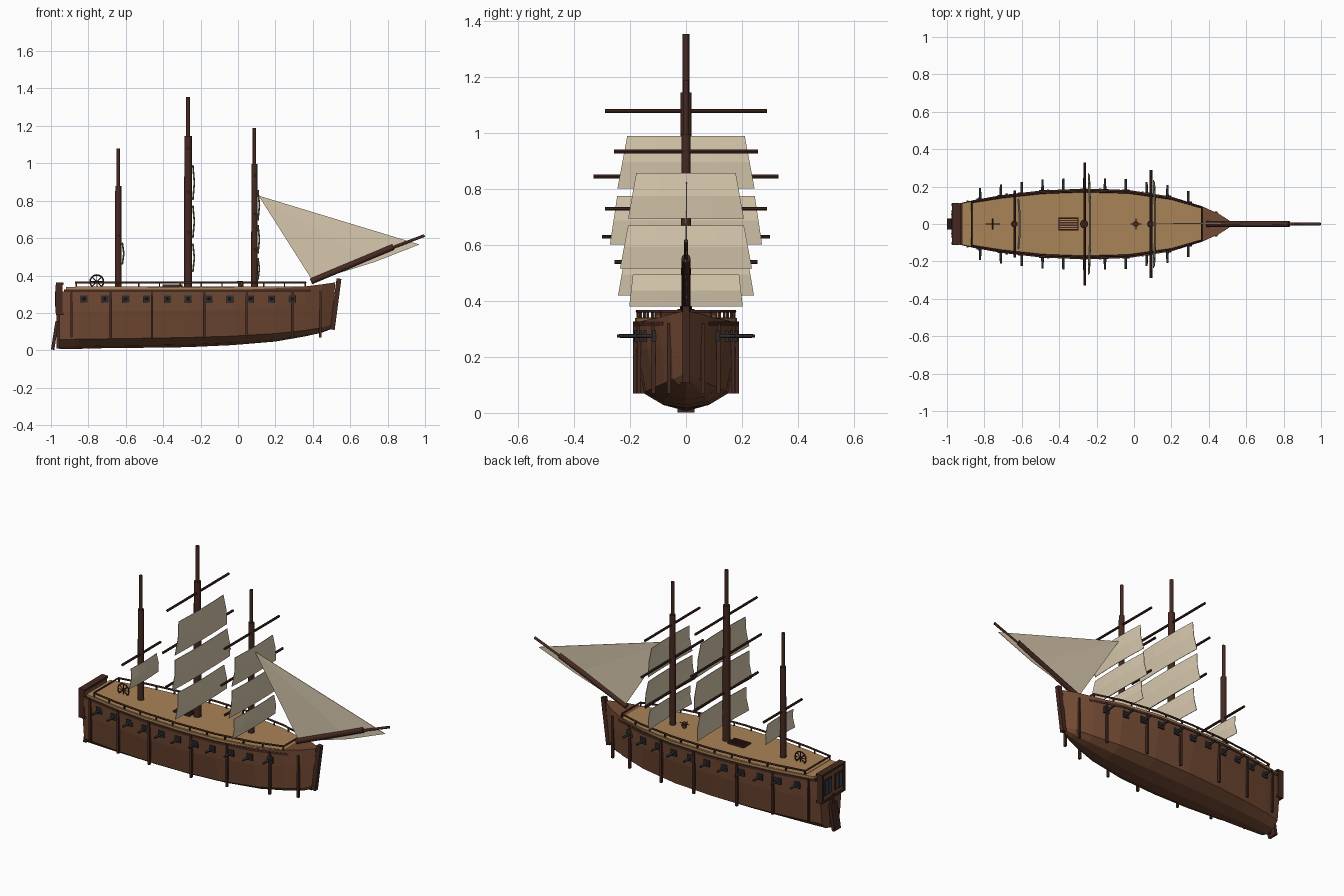
import bpy, bmesh, math
from mathutils import Vector

if "Cube" in bpy.data.objects:
    bpy.data.objects.remove(bpy.data.objects["Cube"])


def mat(name, c):
    m = bpy.data.materials.new(name)
    m.diffuse_color = (*c, 1)
    m.use_nodes = True
    m.node_tree.nodes["Principled BSDF"].inputs["Base Color"].default_value = m.diffuse_color
    return m


HULL = mat("hull_wood", (0.17, 0.068, 0.034))
DARK = mat("dark_wood", (0.06, 0.022, 0.015))
DECK = mat("deck_wood", (0.40, 0.23, 0.095))
SAIL = mat("canvas", (0.68, 0.58, 0.42))
IRON = mat("iron", (0.025, 0.025, 0.027))
GLASS = mat("glass", (0.04, 0.07, 0.11))

# Hull stations: x, half width at top, keel z, chine z, top z
ST = [(-0.955, .105, .006, .045, .315), (-0.85, .128, .008, .048, .315), (-0.7, .154, .012, .05, .315),
      (-0.49, .178, .014, .053, .316), (-0.27, .187, .017, .057, .318), (-0.03, .18, .028, .064, .322),
      (0.2, .145, .047, .078, .332), (0.36, .095, .075, .095, .342), (0.45, .057, .095, .11, .353),
      (0.52, .012, .115, .125, .363)]


def make(name, verts, faces, m, smooth=False):
    me = bpy.data.meshes.new(name)
    me.from_pydata(verts, [], faces)
    bm = bmesh.new()
    bm.from_mesh(me)
    bmesh.ops.recalc_face_normals(bm, faces=bm.faces)
    bm.to_mesh(me)
    bm.free()
    me.materials.append(m)
    ob = bpy.data.objects.new(name, me)
    bpy.context.collection.objects.link(ob)
    return ob


def box(name, c, s, m, ry=0.0):
    bpy.ops.mesh.primitive_cube_add(size=1, location=c, rotation=(0, ry, 0))
    ob = bpy.context.object
    ob.name, ob.scale = name, s
    ob.data.materials.append(m)
    return ob


def rod(name, a, b, r1, m, r2=None, sides=12):
    a, b = Vector(a), Vector(b)
    bpy.ops.mesh.primitive_cone_add(vertices=sides, radius1=r1, radius2=r1 if r2 is None else r2,
                                    depth=(b - a).length, location=(a + b) / 2)
    ob = bpy.context.object
    ob.name = name
    ob.rotation_euler = (b - a).to_track_quat('Z', 'Y').to_euler()
    ob.data.materials.append(m)
    bpy.ops.object.shade_smooth_by_angle(angle=math.radians(40))
    return ob


def width(x):
    for p, q in zip(ST, ST[1:]):
        if x <= q[0]:
            return p[1] + (q[1] - p[1]) * (x - p[0]) / (q[0] - p[0])
    return ST[-1][1]


# Hull: loft of half sections mirrored across the keel
verts, faces, n = [], [], 9
for x, w, zk, zc, zt in ST:
    half = [(.8 * w, zc + .012), (.95 * w, zc + .6 * (zt - zc)), (w, zt)]
    half = [(.45 * w, zk + .35 * (zc - zk))] + half
    ring = [(-y, z) for y, z in reversed(half)] + [(0, zk)] + half
    verts += [(x + (.02 * (z - .36) / .25 if x > .5 else 0), y, z) for y, z in ring]
for i in range(len(ST) - 1):
    for j in range(n):
        k = (j + 1) % n
        faces.append((i * n + j, i * n + k, (i + 1) * n + k, (i + 1) * n + j))
faces += [tuple(range(n)), tuple(range((len(ST) - 1) * n, len(ST) * n))]
make("hull", verts, faces, HULL)


# Plates following the hull outline
def plate(name, x0, x1, k, z0, z1, m):
    xs = [x0] + [s[0] for s in ST if x0 + .02 < s[0] < x1 - .02] + [x1]
    out = [(x, -width(x) * k) for x in xs] + [(x, width(x) * k) for x in reversed(xs)]
    c = len(out)
    v = [(x, y, z0) for x, y in out] + [(x, y, z1) for x, y in out]
    f = [tuple(range(c)), tuple(range(c, 2 * c))]
    f += [(i, (i + 1) % c, c + (i + 1) % c, c + i) for i in range(c)]
    return make(name, v, f, m), out


plate("deck_edge", -0.93, 0.39, 1.01, .312, .326, DARK)
plate("deck", -0.92, 0.385, .98, .32, .34, DECK)

# Railing with posts
_, outline = plate("rail_sill", -0.868, 0.362, .935, .338, .342, DECK)
cu = bpy.data.curves.new("railing", 'CURVE')
cu.dimensions, cu.bevel_depth, cu.bevel_resolution = '3D', .0055, 1
sp = cu.splines.new('POLY')
sp.points.add(len(outline) - 1)
for p, (x, y) in zip(sp.points, outline):
    p.co = (x, y, .363, 1)
sp.use_cyclic_u = True
cu.materials.append(DARK)
bpy.context.collection.objects.link(bpy.data.objects.new("railing", cu))
for i in range(12):
    x = -0.865 + i * 1.225 / 11
    for s in (-1, 1):
        box("rail_post", (x, s * width(x) * .935, .35), (.007, .007, .03), DARK)

# Hull ribs, gun ports and cannons on both sides
for s in (-1, 1):
    for x in (-.89, -.68, -.46, -.18, .045, .29, .44):
        box("hull_rib", (x, s * (width(x) - .001), .195), (.012, .014, .25), DARK)
    for i in range(11):
        x = -.823 + i * .1113
        w = width(x)
        box("gun_port", (x, s * (w - .005), .275), (.038, .016, .038), IRON)
        rod("cannon", (x, s * (w - .01), .275), (x, s * (w + .06), .275), .008, IRON, .006, 10)

# Stem post, stern gallery and rudder
box("stem_post", (.522, 0, .247), (.026, .026, .275), DARK, math.radians(7.5))
box("stern_gallery", (-.953, 0, .275), (.03, .21, .16), HULL)
for z in (.195, .355):
    box("gallery_moulding", (-.953, 0, z), (.04, .222, .013), DARK)
for s in (-1, 1):
    box("gallery_corner", (-.957, s * .103, .275), (.036, .014, .15), DARK)
    box("window_frame", (-.969, s * .05, .275), (.008, .068, .095), DARK)
    box("window", (-.972, s * .05, .275), (.008, .052, .078), GLASS)
    box("window_bar", (-.975, s * .05, .275), (.006, .006, .08), DARK)
box("rudder", (-.979, 0, .08), (.018, .06, .155), DARK, math.radians(9))
box("rudder_post", (-.963, 0, .11), (.016, .02, .2), DARK)


# Square sail: thin billowed sheet
def sail(x, zt, wt, zb, wb):
    v, f = [], []
    for z, w, d in ((zt, wt, 0), ((zt + zb) / 2, (wt + wb) / 2, .008), (zb, wb, 0)):
        for t in (-1, -.5, 0, .5, 1):
            v.append((x + d + .006 * (1 - t * t), t * w, z))
    for r in range(2):
        for c in range(4):
            a = r * 5 + c
            f.append((a, a + 1, a + 6, a + 5))
    ob = make("square_sail", v, f, SAIL)
    md = ob.modifiers.new("thickness", 'SOLIDIFY')
    md.thickness = .003


# Masts: x, lower radius, lower top, upper top, yards (z, half length), sails
MASTS = [
    (-.64, .018, .88, 1.08, [(.615, .18)], [(.575, .12, .46, .137)]),
    (-.267, .022, 1.145, 1.355, [(1.08, .29), (.845, .33), (.63, .30)],
     [(.99, .21, .803, .245), (.775, .246, .602, .272), (.57, .217, .42, .243)]),
    (.088, .018, .995, 1.19, [(.935, .257), (.73, .29), (.54, .255)],
     [(.857, .178, .695, .207), (.67, .207, .517, .236), (.495, .19, .38, .203)]),
]
for x, r, z1, z2, yards, sails in MASTS:
    rod("lower_mast", (x, 0, .32), (x, 0, z1), r, DARK, r * .9)
    rod("top_mast", (x, 0, z1 - .02), (x, 0, z2), r * .53, DARK)
    for z, h in yards:
        rod("yard", (x + .003, -h, z), (x + .003, h, z), .007, DARK, sides=8)
    for sl in sails:
        sail(x + r - .001, *sl)

# Bowsprit and triangular headsail
rod("bowsprit", (.39, 0, .368), (.83, 0, .553), .016, DARK)
rod("jib_boom", (.79, 0, .535), (.997, 0, .614), .0075, DARK)
jib = make("jib_sail", [(.11, 0, .827), (.40, .003, .37), (.73, -.003, .472), (.97, 0, .566)],
           [(0, 1, 2), (0, 2, 3)], SAIL)
jib.modifiers.new("thickness", 'SOLIDIFY').thickness = .003

# Steering wheel
bpy.ops.mesh.primitive_torus_add(major_radius=.036, minor_radius=.004, major_segments=20, minor_segments=6,
                                 location=(-.755, 0, .367), rotation=(math.pi / 2, 0, 0))
bpy.context.object.name = "wheel_rim"
bpy.context.object.data.materials.append(DARK)
for i in range(4):
    a = i * math.pi / 4
    d = Vector((math.cos(a), 0, math.sin(a))) * .038
    o = Vector((-.755, 0, .367))
    rod("wheel_spoke", o - d, o + d, .0025, DARK, sides=6)
rod("wheel_axle", (-.755, -.03, .367), (-.755, .03, .367), .004, DARK, sides=8)

# Hatch grating
for s in (-1, 1):
    box("hatch_side", (-.35, s * .031, .344), (.106, .006, .014), DARK)
    box("hatch_end", (-.35 + s * .05, 0, .344), (.006, .062, .014), DARK)
for i in range(4):
    box("hatch_slat", (-.35, -.0195 + i * .013, .345), (.1, .006, .01), DARK)

# Capstan with bars
rod("capstan", (.01, 0, .335), (.01, 0, .362), .012, DARK, .009)
rod("capstan_head", (.01, 0, .36), (.01, 0, .37), .016, DARK)
for i in range(2):
    d = Vector((1 - i, i, 0)) * .03
    o = Vector((.01, 0, .365))
    rod("capstan_bar", o - d, o + d, .0025, DARK, sides=6)
